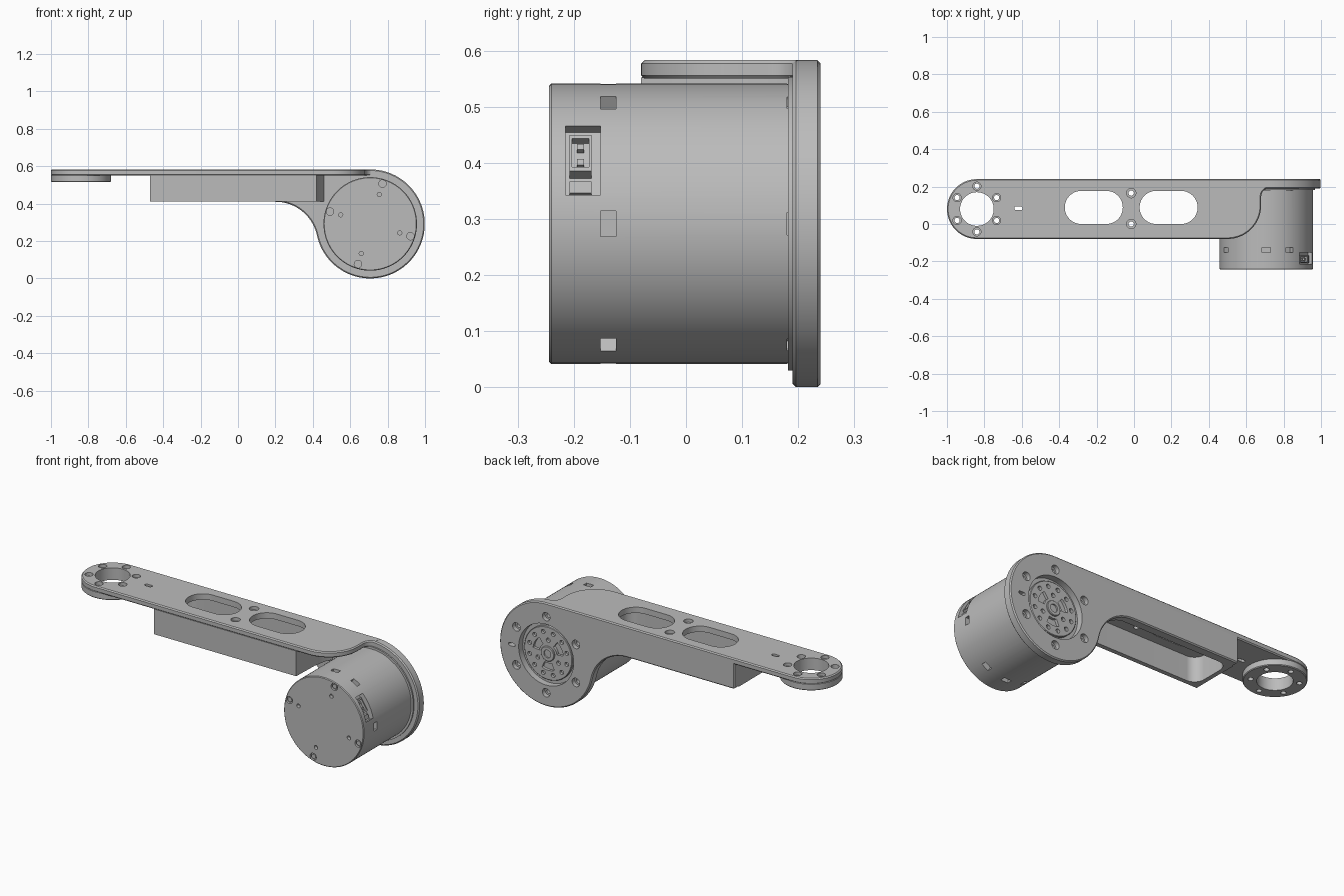
import bpy, bmesh
from math import sin, cos, pi, radians, atan2, hypot

cube = bpy.data.objects.get("Cube")
if cube:
    bpy.data.objects.remove(cube)

grey = bpy.data.materials.new("machined grey")
grey.use_nodes = True
GREY = (0.5, 0.5, 0.5, 1)
grey.diffuse_color = GREY
grey.node_tree.nodes["Principled BSDF"].inputs["Base Color"].default_value = GREY

# Main dimensions
TOP, UNDER, BOTTOM = 0.583, 0.55, 0.41
FRONT, BACK, PANEL = -0.08, 0.24, 0.19
MX, MZ, RIM, MOTOR = 0.707, 0.2915, 0.2915, 0.25
END_X, END_Y = -0.84, 0.08


def arc(cx, cy, r, a, b, n=16):
    """Points along an arc, angles in degrees."""
    return [(cx + r * cos(radians(a + (b - a) * i / n)),
             cy + r * sin(radians(a + (b - a) * i / n))) for i in range(n + 1)]


def circle(cx, cy, r, n=32):
    return arc(cx, cy, r, 0, 360, n)[:-1]


def ring(cx, cy, spread, r, count, start, n=20):
    """Equally spaced circles around a centre."""
    return [circle(x, y, r, n) for x, y in arc(cx, cy, spread, start, start + 360, count)[:-1]]


def slot(x0, x1, y0, y1, r):
    """Rectangle with rounded corners."""
    return (arc(x1 - r, y1 - r, r, 0, 90) + arc(x0 + r, y1 - r, r, 90, 180)
            + arc(x0 + r, y0 + r, r, 180, 270) + arc(x1 - r, y0 + r, r, 270, 360))


def radial_rect(angle, r0, r1, width):
    """Rectangle pointing outward from the motor axis."""
    c, s, h = cos(radians(angle)), sin(radians(angle)), width / 2
    return [(MX + r * c - t * s, MZ + r * s + t * c)
            for r, t in ((r0, -h), (r1, -h), (r1, h), (r0, h))]


def prism(name, outlines, lo, hi, axis="z", bevel=0):
    """Extrude flat outlines along z or y."""
    bm = bmesh.new()
    for pts in outlines:
        ends = [[bm.verts.new((u, v, d) if axis == "z" else (u, d, v)) for u, v in pts]
                for d in (lo, hi)]
        bm.faces.new(ends[0])
        bm.faces.new(ends[1])
        for i in range(len(pts)):
            j = (i + 1) % len(pts)
            bm.faces.new((ends[0][i], ends[0][j], ends[1][j], ends[1][i]))
    bmesh.ops.remove_doubles(bm, verts=bm.verts, dist=1e-5)
    bmesh.ops.recalc_face_normals(bm, faces=bm.faces)
    mesh = bpy.data.meshes.new(name)
    bm.to_mesh(mesh)
    bm.free()
    mesh.materials.append(grey)
    obj = bpy.data.objects.new(name, mesh)
    bpy.context.collection.objects.link(obj)
    if bevel:
        mod = obj.modifiers.new("edge", "BEVEL")
        mod.width, mod.segments = bevel, 1
        mod.limit_method, mod.angle_limit = "ANGLE", radians(50)
        apply(obj, mod)
    return obj


def apply(obj, mod):
    bpy.ops.object.select_all(action="DESELECT")
    bpy.context.view_layer.objects.active = obj
    obj.select_set(True)
    bpy.ops.object.modifier_apply(modifier=mod.name)


def cut(obj, outlines, lo, hi, axis="z"):
    """Remove extruded outlines from a part."""
    tool = prism("cutter", outlines, lo, hi, axis)
    tool.hide_render = True
    mod = obj.modifiers.new("cut", "BOOLEAN")
    mod.operation, mod.object, mod.solver = "DIFFERENCE", tool, "EXACT"
    apply(obj, mod)
    bpy.data.objects.remove(tool)


# Top plate with rounded end and a swept edge over the motor
outline = (arc(END_X, END_Y, 0.16, 90, 270, 32)
           + arc(0.50, 0.10, 0.18, -90, 0)[:]
           + [(x + 0.02, y) for x, y in arc(0.71, 0.145, 0.05, 180, 90, 8)]
           + [(0.73, BACK)])
plate = prism("top_plate", [outline], UNDER, TOP, bevel=0.006)
flange = prism("end_flange", [circle(END_X, END_Y, 0.16, 64)], 0.515, UNDER + 0.005, bevel=0.004)
screws = ring(END_X, END_Y, 0.122, 0.014, 6, 30)
for part in (plate, flange):
    cut(part, [circle(END_X, END_Y, 0.09, 48)] + screws, 0.4, 0.7)
cut(plate, ring(END_X, END_Y, 0.122, 0.022, 6, 30), 0.565, 0.7)
openings = [slot(-0.37, -0.06, 0, 0.177, 0.088), slot(0.03, 0.34, 0, 0.177, 0.088),
            slot(-0.64, -0.597, 0.074, 0.094, 0.009)]
mounts = [(-0.015, 0.165), (-0.015, 0)]
cut(plate, openings + [circle(x, y, 0.014) for x, y in mounts], 0.4, 0.7)
cut(plate, [circle(x, y, 0.025) for x, y in mounts], 0.565, 0.7)

# Hollow arm box, open below, with a slanted end beside the motor
box = prism("arm_box", [[(-0.47, FRONT), (0.42, FRONT), (0.425, 0.08), (0.44, 0.16),
                         (0.465, PANEL + 0.01), (-0.47, PANEL + 0.01)]], BOTTOM, UNDER + 0.002)
cut(box, [slot(-0.445, 0.395, -0.055, PANEL, 0.06)], 0.3, 0.6)

# Back panel with the round motor mount and its fillet
FX = 0.2
dx, dz = MX - FX, BOTTOM - MZ
FR = (dx * dx + dz * dz - RIM * RIM) / (2 * (RIM + dz))
FZ = BOTTOM - FR
tilt = atan2(MZ - FZ, MX - FX) * 180 / pi
panel_shape = ([(-0.47, BOTTOM), (-0.47, TOP - 0.003)] + arc(MX, MZ, RIM, 90, tilt - 180, 64)
               + arc(FX, FZ, FR, tilt, 90)[1:])
panel = prism("back_panel", [panel_shape], PANEL, BACK, "y", bevel=0.006)
cut(panel, [circle(MX, MZ, 0.172, 64)] + ring(MX, MZ, 0.215, 0.014, 6, 30)
    + [slot(MX + 0.195, MX + 0.235, MZ - 0.009, MZ + 0.009, 0.008)], 0.1, 0.3, "y")
cut(panel, ring(MX, MZ, 0.215, 0.024, 6, 30), 0.215, 0.3, "y")

# Motor housing with side windows
motor = prism("motor_housing", [circle(MX, MZ, MOTOR, 96)], -0.244, PANEL + 0.005, "y", bevel=0.004)
angles = (0, 60, 90, 150, 180, 240, 270, 300)
cut(motor, [radial_rect(a, 0.215, 0.3, 0.045) for a in angles], -0.152, -0.125, "y")
cut(motor, [radial_rect(a, 0.23, 0.3, 0.04) for a in angles], 0.18, 0.188, "y")
cut(motor, [radial_rect(28, 0.215, 0.3, 0.14)], -0.215, -0.152, "y")
cut(motor, ring(MX, MZ, 0.225, 0.02, 4, 73), -0.3, -0.232, "y")
cut(motor, ring(MX, MZ, 0.165, 0.011, 4, 73), -0.3, -0.225, "y")
prism("motor_screws", ring(MX, MZ, 0.225, 0.013, 4, 73), -0.24, -0.23, "y")
prism("mount_lip", [circle(MX, MZ, 0.262, 96)], 0.182, PANEL + 0.002, "y")

# Cable socket in the recess
socket = prism("cable_socket", [radial_rect(32, 0.21, 0.238, 0.075)], -0.208, -0.168, "y")
cut(socket, [radial_rect(32, 0.222, 0.3, 0.06)], -0.203, -0.173, "y")
prism("socket_pins", [radial_rect(a, 0.21, 0.234, 0.012) for a in (28, 36)], -0.194, -0.182, "y")
prism("signal_socket", [radial_rect(16, 0.21, 0.236, 0.022)], -0.208, -0.168, "y")

# Output rotor inside the mount
prism("rotor_seat", [circle(MX, MZ, 0.171, 64)], PANEL, 0.205, "y")
rotor = prism("output_rotor", [circle(MX, MZ, 0.15, 64)], PANEL, 0.222, "y", bevel=0.003)
kidneys = [arc(MX, MZ, 0.095, a - 24, a + 24, 10) + arc(MX, MZ, 0.055, a + 24, a - 24, 10)
           for a in (30, 150, 270)]
cut(rotor, kidneys + ring(MX, MZ, 0.12, 0.012, 12, 15) + ring(MX, MZ, 0.075, 0.012, 3, 90),
    0.207, 0.3, "y")
hub = prism("rotor_hub", [circle(MX, MZ, 0.042, 40)], 0.2, 0.23, "y", bevel=0.003)
cut(hub, [circle(MX, MZ, 0.022)], 0.21, 0.3, "y")

# Smooth the round walls, keep edges crisp
bpy.ops.object.select_all(action="DESELECT")
for obj in bpy.context.collection.objects:
    if obj.type == "MESH":
        obj.select_set(True)
        bpy.context.view_layer.objects.active = obj
bpy.ops.object.shade_smooth_by_angle(angle=radians(25))
